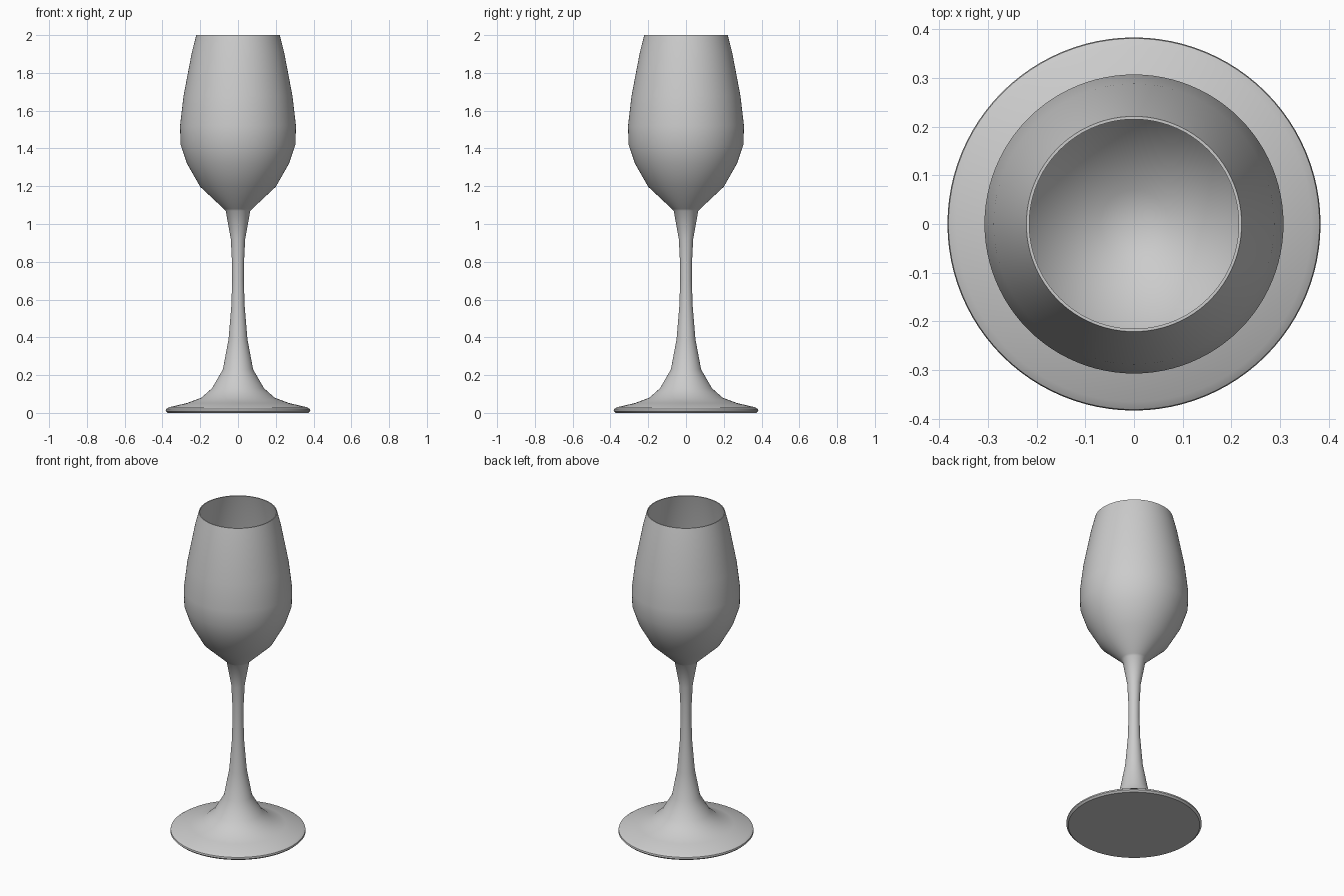
import bpy, bmesh, math

if "Cube" in bpy.data.objects:
    bpy.data.objects.remove(bpy.data.objects["Cube"])

SEGMENTS = 96


def lathe(name, profile):
    """Spin an (r, z) profile about the z axis into a smooth object."""
    bm = bmesh.new()
    verts = [bm.verts.new((r, 0, z)) for r, z in profile]
    edges = [bm.edges.new(pair) for pair in zip(verts, verts[1:])]
    bmesh.ops.spin(bm, geom=verts + edges, axis=(0, 0, 1), cent=(0, 0, 0),
                   steps=SEGMENTS, angle=math.tau)
    bmesh.ops.remove_doubles(bm, verts=bm.verts, dist=1e-4)
    bmesh.ops.recalc_face_normals(bm, faces=bm.faces)
    mesh = bpy.data.meshes.new(name)
    bm.to_mesh(mesh)
    bm.free()
    obj = bpy.data.objects.new(name, mesh)
    bpy.context.collection.objects.link(obj)
    bpy.context.view_layer.objects.active = obj
    obj.select_set(True)
    bpy.ops.object.shade_smooth_by_angle(angle=math.radians(40))
    obj.select_set(False)
    return obj


# Foot: flat underside, rounded edge, flaring up to the stem
foot = [(0, 0), (0.372, 0), (0.383, 0.01), (0.381, 0.02), (0.365, 0.03),
        (0.27, 0.052), (0.195, 0.08), (0.138, 0.13)]

# Stem: slender waist widening at both ends
stem = [(0.08, 0.23), (0.05, 0.39), (0.035, 0.57), (0.031, 0.70),
        (0.032, 0.80), (0.038, 0.92), (0.065, 1.07)]

# Bowl: outside up to the rim, then the thin inner wall down to its floor
bowl_outer = [(0.075, 1.08), (0.20, 1.197), (0.27, 1.32), (0.304, 1.42),
              (0.307, 1.52), (0.288, 1.68), (0.244, 1.91), (0.221, 2.0)]
bowl_inner = [(0.215, 2.0), (0.238, 1.91), (0.282, 1.68), (0.301, 1.52),
              (0.298, 1.42), (0.264, 1.323), (0.195, 1.203), (0.07, 1.092),
              (0, 1.082)]

lathe("wine_glass", foot + stem + bowl_outer + bowl_inner)
